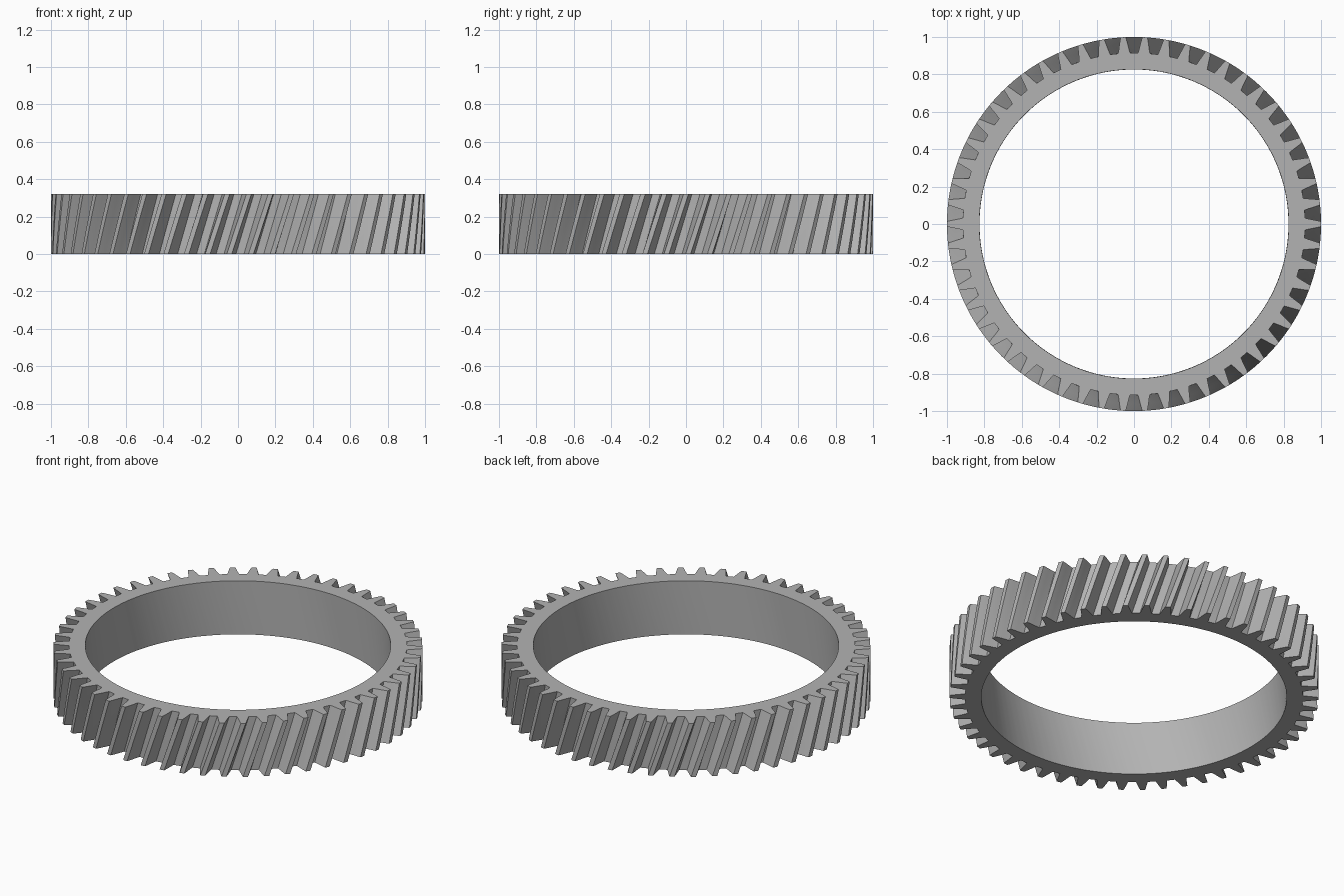
import bpy, bmesh, math

TEETH = 54
HEIGHT = 0.32
BORE = 0.827
TWIST = 0.105
LAYERS = 8
PITCH = math.tau / TEETH

old = bpy.data.objects.get("Cube")
if old:
    bpy.data.objects.remove(old, do_unlink=True)

steel = bpy.data.materials.new("steel_grey")
steel.use_nodes = True
colour = (0.45, 0.45, 0.45, 1)
steel.diffuse_color = colour
steel.node_tree.nodes["Principled BSDF"].inputs["Base Color"].default_value = colour

# One pitch, centred on a gap: (fraction of pitch, radius)
flank = [(0.2, 0.915), (0.25, 0.935), (0.3, 0.96), (0.345, 0.983), (0.385, 1.0)]
tooth = [(-a, r) for a, r in reversed(flank)] + flank


def ring(bm, points, z):
    turn = TWIST * (z / HEIGHT - 1)
    return [bm.verts.new((r * math.sin(a - turn * -1), -r * math.cos(a - turn * -1), z))
            for a, r in points]


def bridge(bm, a, b):
    for i in range(len(a)):
        j = (i + 1) % len(a)
        bm.faces.new((a[i], a[j], b[j], b[i]))


outline = [((k + f) * PITCH, r) for k in range(TEETH) for f, r in tooth]
bore = [(a, BORE) for a, r in outline]

# Helical toothed wall, plain bore and flat end faces
bm = bmesh.new()
levels = [HEIGHT * i / LAYERS for i in range(LAYERS + 1)]
outer = [ring(bm, outline, z) for z in levels]
inner = [ring(bm, bore, z) for z in (0, HEIGHT)]
for low, high in zip(outer, outer[1:]):
    bridge(bm, low, high)
bridge(bm, inner[1], inner[0])
bridge(bm, inner[0], outer[0])
bridge(bm, outer[-1], inner[1])
bmesh.ops.recalc_face_normals(bm, faces=bm.faces[:])

mesh = bpy.data.meshes.new("helical_ring_gear")
bm.to_mesh(mesh)
bm.free()
mesh.materials.append(steel)
gear = bpy.data.objects.new("helical_ring_gear", mesh)
bpy.context.collection.objects.link(gear)

# Smooth flanks and bore with crisp tooth edges
bpy.context.view_layer.objects.active = gear
gear.select_set(True)
bpy.ops.object.shade_smooth_by_angle(angle=math.radians(25))
